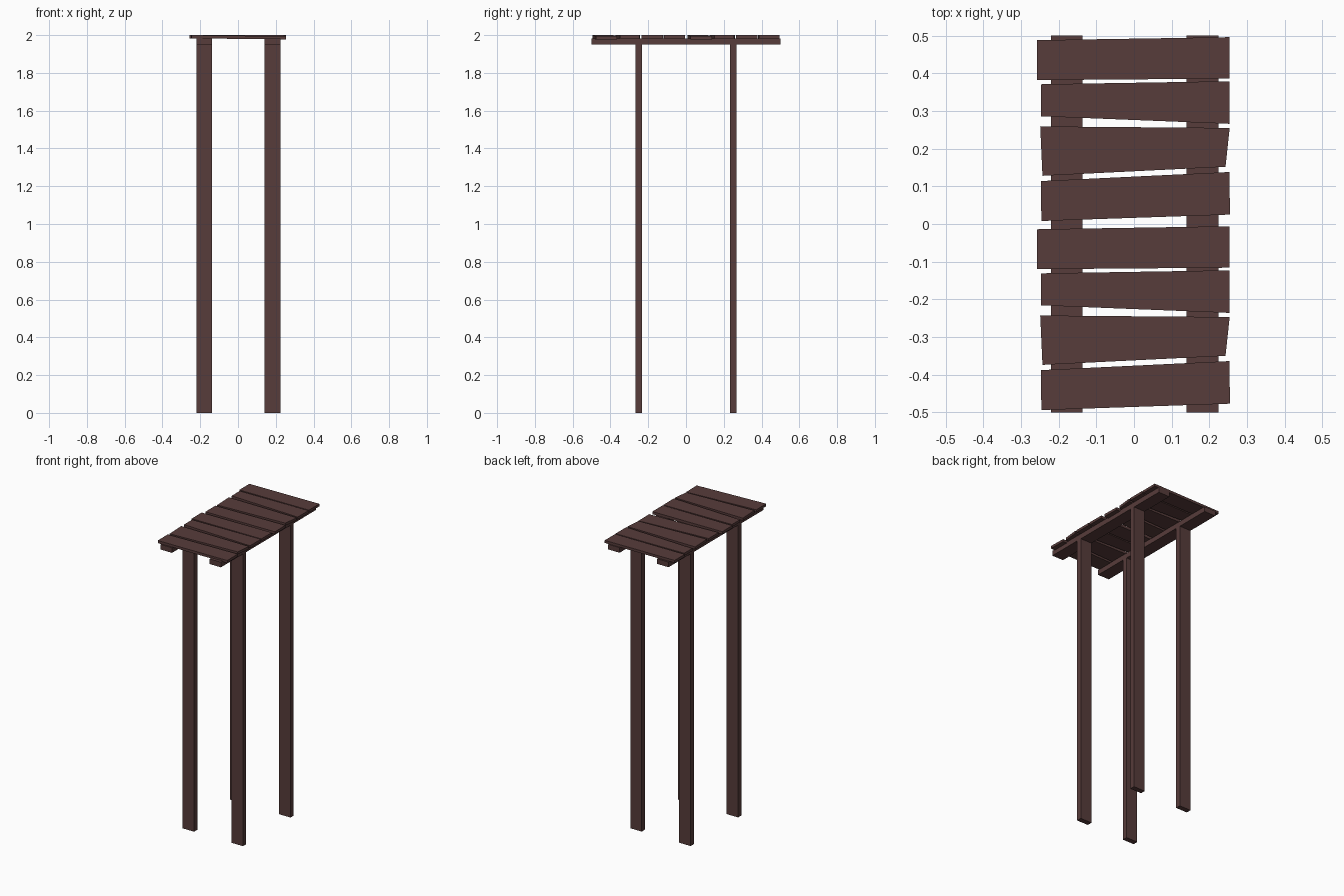
import bpy

if "Cube" in bpy.data.objects:
    bpy.data.objects.remove(bpy.data.objects["Cube"])

wood = bpy.data.materials.new("dark brown wood")
wood.diffuse_color = (0.095, 0.045, 0.043, 1)
wood.use_nodes = True
wood.node_tree.nodes["Principled BSDF"].inputs["Base Color"].default_value = wood.diffuse_color


def prism(name, bottom, top):
    """Solid from two matching counter-clockwise quads."""
    faces = [(3, 2, 1, 0), (4, 5, 6, 7)]
    faces += [(i, (i + 1) % 4, (i + 1) % 4 + 4, i + 4) for i in range(4)]
    mesh = bpy.data.meshes.new(name)
    mesh.from_pydata(bottom + top, [], faces)
    mesh.materials.append(wood)
    obj = bpy.data.objects.new(name, mesh)
    bpy.context.collection.objects.link(obj)
    return obj


def box(name, x0, x1, y0, y1, z0, z1):
    ring = [(x0, y0), (x1, y0), (x1, y1), (x0, y1)]
    return prism(name, [(x, y, z0) for x, y in ring], [(x, y, z1) for x, y in ring])


# Beams under the planks and the tall legs below them
for side, cx in (("left", -0.179), ("right", 0.182)):
    x0, x1 = cx - 0.042, cx + 0.042
    box(side + "_beam", x0, x1, -0.5, 0.5, 1.949, 1.983)
    for end, cy in (("front", -0.25), ("back", 0.25)):
        box(f"{end}_{side}_leg", x0, x1, cy - 0.017, cy + 0.017, 0, 1.949)

# Four uneven planks: corners (front left, front right, back right, back left), drop of right end
planks = [
    ([(-0.258, 0.382), (0.253, 0.386), (0.253, 0.496), (-0.258, 0.488)], 0.0),
    ([(-0.247, 0.286), (0.254, 0.266), (0.254, 0.379), (-0.247, 0.371)], 0.0),
    ([(-0.243, 0.128), (0.243, 0.152), (0.254, 0.255), (-0.249, 0.259)], 0.0),
    ([(-0.246, 0.008), (0.255, 0.025), (0.253, 0.138), (-0.247, 0.114)], 0.006),
]

# The set of four repeats along the table top
for half, dy in (("back", 0.0), ("front", -0.502)):
    for n, (ring, drop) in enumerate(planks, 1):
        def level(z):
            return [(x, y + dy, z - (drop if x > 0 else 0)) for x, y in ring]
        prism(f"{half}_plank_{n}", level(1.983), level(2.0))
